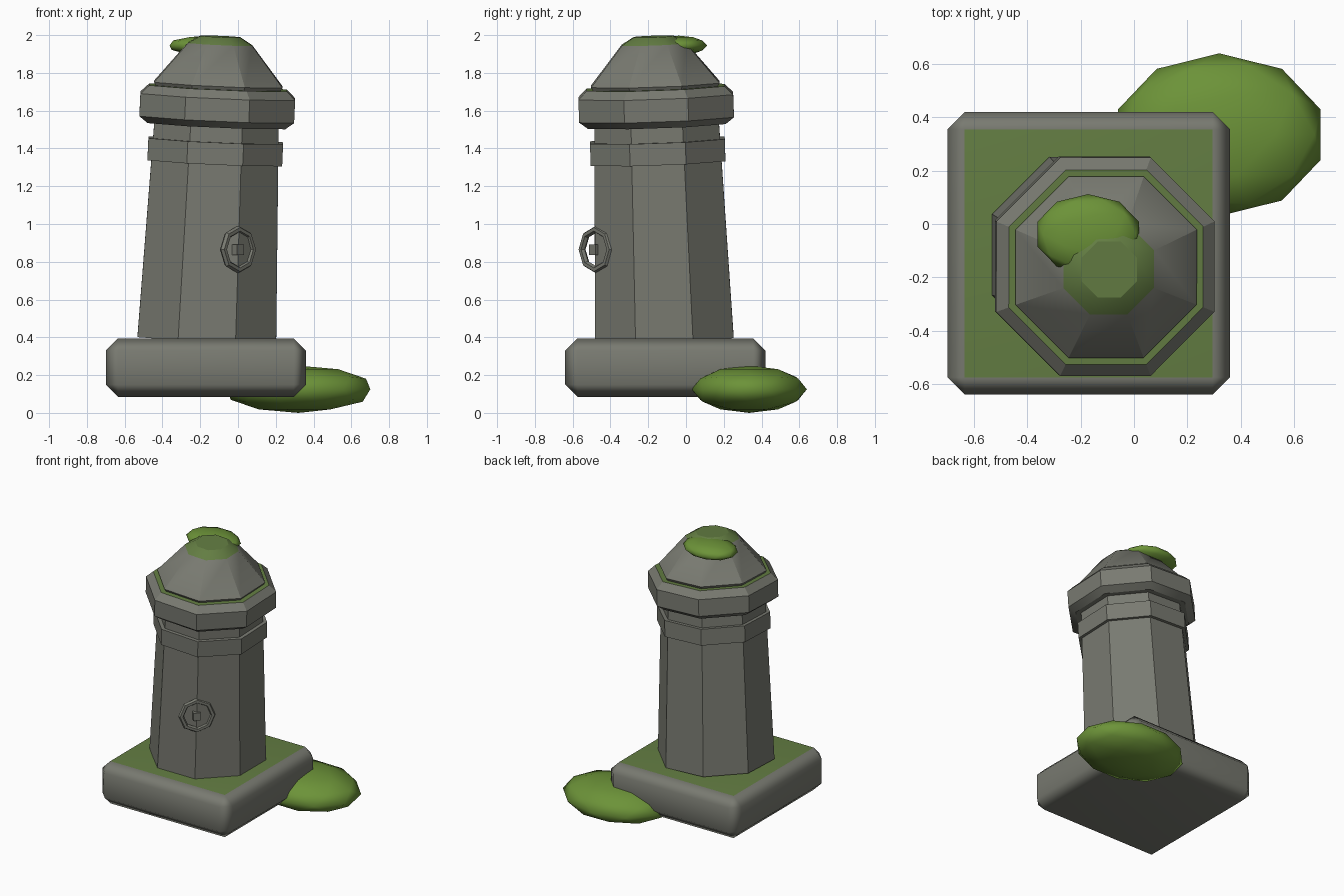
import bpy, bmesh, math
from mathutils import Matrix, Vector

if "Cube" in bpy.data.objects:
    bpy.data.objects.remove(bpy.data.objects["Cube"])


def material(name, rgb):
    m = bpy.data.materials.new(name)
    m.diffuse_color = (*rgb, 1)
    m.use_nodes = True
    m.node_tree.nodes["Principled BSDF"].inputs["Base Color"].default_value = m.diffuse_color
    return m


STONE = material("grey stone", (0.19, 0.195, 0.165))
PATCH = material("flat moss", (0.125, 0.205, 0.055))
MOSS = material("bright moss", (0.15, 0.29, 0.04))

# The post leans slightly right and forward from its foot
FOOT = Vector((-0.165, -0.115, 0.39))
LEAN = Vector((0.045, -0.035, 1)).normalized()
TILT = (Matrix.Translation(FOOT)
        @ Vector((0, 0, 1)).rotation_difference(LEAN).to_matrix().to_4x4()
        @ Matrix.Translation((0, 0, -FOOT.z)))


def finish(name, bm, mats, angle=30):
    bmesh.ops.recalc_face_normals(bm, faces=bm.faces)
    me = bpy.data.meshes.new(name)
    bm.to_mesh(me)
    bm.free()
    ob = bpy.data.objects.new(name, me)
    bpy.context.collection.objects.link(ob)
    for m in mats:
        me.materials.append(m)
    bpy.ops.object.select_all(action='DESELECT')
    bpy.context.view_layer.objects.active = ob
    ob.select_set(True)
    bpy.ops.object.shade_smooth_by_angle(angle=math.radians(angle))
    return ob


def octagon_part(name, profile, moss_above=99):
    """Stack octagons from (half width across flats, height) pairs."""
    bm = bmesh.new()
    rings = []
    for half, z in profile:
        r = half / math.cos(math.pi / 8)
        rings.append([bm.verts.new((r * math.cos((k + .5) * math.pi / 4),
                                    r * math.sin((k + .5) * math.pi / 4), z))
                      for k in range(8)])
    for a, b in zip(rings, rings[1:]):
        for k in range(8):
            j = (k + 1) % 8
            bm.faces.new((a[k], a[j], b[j], b[k]))
    bm.faces.new(rings[0][::-1])
    bm.faces.new(rings[-1])
    for f in bm.faces:      # moss on the highest faces
        f.material_index = int(f.calc_center_median().z > moss_above)
    bm.transform(TILT)
    return finish(name, bm, [STONE, PATCH])


def moss_clump(name, centre, radii):
    bm = bmesh.new()
    bmesh.ops.create_icosphere(bm, subdivisions=2, radius=1,
                               matrix=Matrix.LocRotScale(centre, None, Vector(radii)))
    return finish(name, bm, [MOSS], 60)


# Chamfered square plinth with a mossy top
bm = bmesh.new()
bmesh.ops.create_cube(bm, size=1, matrix=Matrix.LocRotScale(
    Vector((-0.17, -0.11, 0.24)), None, Vector((1.06, 1.06, 0.31))))
bmesh.ops.bevel(bm, geom=bm.edges[:], offset=0.065, segments=1, affect='EDGES')
bmesh.ops.recalc_face_normals(bm, faces=bm.faces)
for f in bm.faces:
    f.material_index = int(f.normal.z > 0.99)
plinth = finish("plinth", bm, [STONE, PATCH], 60)
plinth.modifiers.new("flat sides", 'WEIGHTED_NORMAL').keep_sharp = True

# Octagonal shaft, band, cornice and cap
octagon_part("shaft", [(0.3675, 0.39), (0.328, 1.57)])
octagon_part("band", [(0.357, 1.328), (0.357, 1.445)])
octagon_part("cornice", [(0.365, 1.525), (0.41, 1.56), (0.41, 1.68), (0.365, 1.725)], 1.72)
octagon_part("cap", [(0.325, 1.715), (0.34, 1.742), (0.17, 1.955), (0.105, 1.995)], 1.96)

# Moss clumps on the ground and on the cap
moss_clump("ground_moss", Vector((0.32, 0.335, 0.125)), (0.40, 0.305, 0.125))
moss_clump("cap_moss", Vector((-0.172, -0.038, 1.945)), (0.20, 0.15, 0.052))

# Mooring ring and its peg, turned to the front right corner
TURN = Matrix.Rotation(math.radians(44), 4, 'Z')
bm = bmesh.new()
R, r, N, M = 0.107, 0.019, 8, 6
loops = []
for i in range(N):
    a = i * 2 * math.pi / N
    loops.append([])
    for j in range(M):
        b = j * 2 * math.pi / M
        d = R + r * math.cos(b)
        loops[i].append(bm.verts.new((d * math.cos(a), r * math.sin(b), d * math.sin(a))))
for i in range(N):
    p, q = loops[i], loops[(i + 1) % N]
    for j in range(M):
        k = (j + 1) % M
        bm.faces.new((p[j], p[k], q[k], q[j]))
bm.transform(Matrix.Translation((0, -0.476, 0.865)) @ TURN)
finish("ring", bm, [STONE])

bm = bmesh.new()
bmesh.ops.create_cube(bm, size=1, matrix=Matrix.Diagonal((0.05, 0.04, 0.055, 1)))
bm.transform(Matrix.Translation((0, -0.482, 0.863)) @ TURN)
finish("ring_peg", bm, [STONE])
